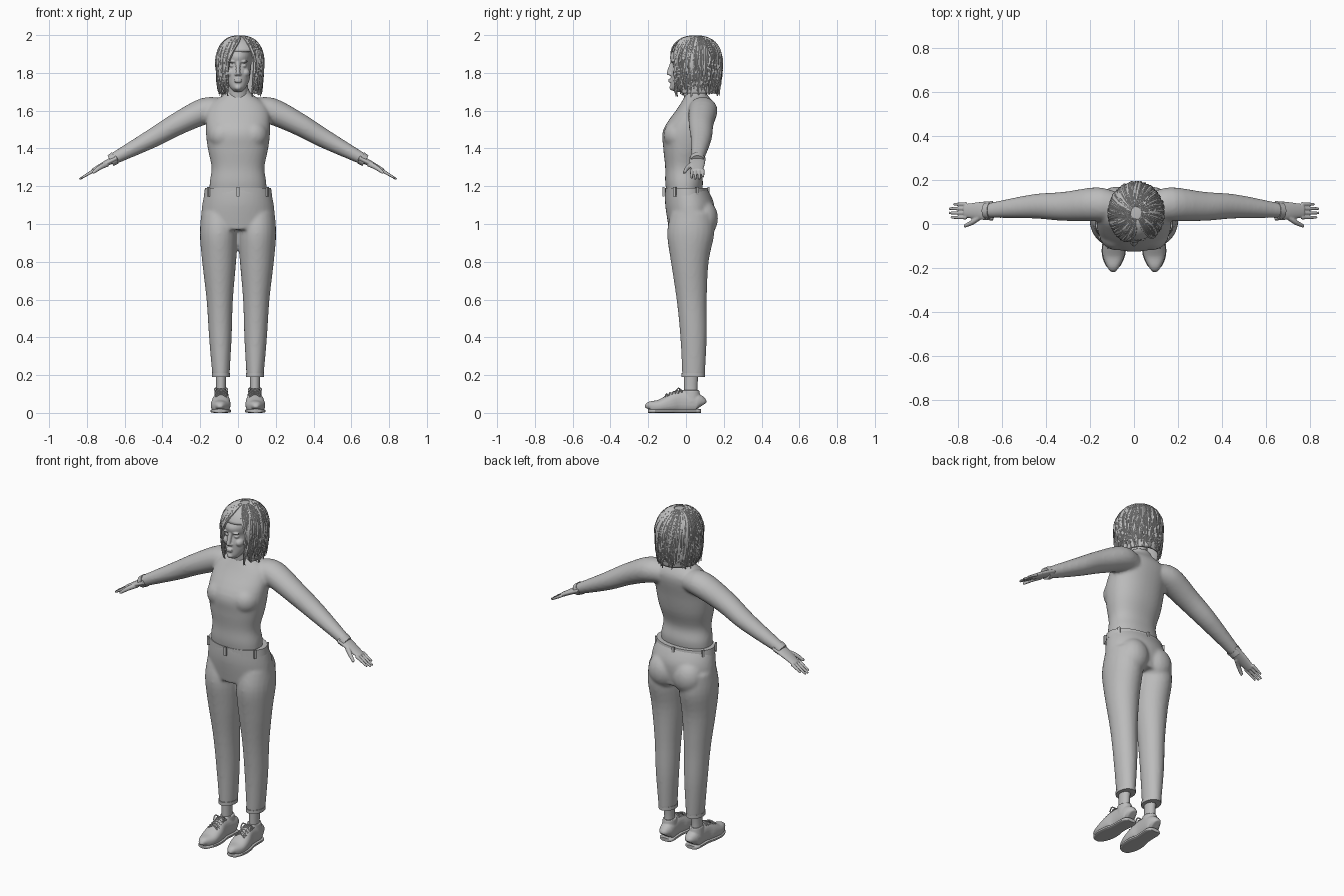
import bpy, bmesh, math, random
from mathutils import Vector, Matrix

random.seed(4)
SIDEWAYS, DEPTHWAYS = Vector((1, 0, 0)), Vector((0, 1, 0))
COARSE, FINE = .009, .004

if "Cube" in bpy.data.objects:
    bpy.data.objects.remove(bpy.data.objects["Cube"])

grey = (.5, .5, .5, 1)
clay = bpy.data.materials.new("plain_grey")
clay.use_nodes = True
clay.diffuse_color = grey
clay.node_tree.nodes["Principled BSDF"].inputs["Base Color"].default_value = grey


def smooth_rows(rows, steps):
    """Catmull-Rom interpolation of rows of numbers."""
    result = []
    for i, (row, following) in enumerate(zip(rows, rows[1:])):
        before, after = rows[max(i - 1, 0)], rows[min(i + 2, len(rows) - 1)]
        for j in range(steps):
            t = j / steps
            result.append([b + t / 2 * (c - a + t * (2 * a - 5 * b + 4 * c - d + t * (3 * b - a - 3 * c + d)))
                           for a, b, c, d in zip(before, row, following, after)])
    return result + [rows[-1]]


def sweep(bm, rows, side=DEPTHWAYS, sides=24, steps=4, power=1.0):
    """Skin closed oval rings (x, y, z, thickness, width along side) along a path."""
    rows = smooth_rows(rows, steps)
    centres = [Vector(row[:3]) for row in rows]
    rings = []
    for i, (centre, row) in enumerate(zip(centres, rows)):
        tangent = centres[min(i + 1, len(rows) - 1)] - centres[max(i - 1, 0)]
        across = tangent.cross(side).normalized()
        ring = []
        for k in range(sides):
            angle = math.tau * k / sides
            u, v = [math.copysign(abs(w) ** power, w) for w in (math.cos(angle), math.sin(angle))]
            ring.append(bm.verts.new(centre + across * row[3] * u + side * row[4] * v))
        rings.append(ring)
    for lower, upper in zip(rings, rings[1:]):
        for k in range(sides):
            bm.faces.new((lower[k - 1], lower[k], upper[k], upper[k - 1]))
    bm.faces.new(rings[0])
    bm.faces.new(rings[-1])


def column(bm, rows, x=0, lean=0, **options):
    """Upright loft from rows of (height, front, back, half width)."""
    sweep(bm, [(x + lean * z, (front + back) / 2, z, half, (back - front) / 2)
               for z, front, back, half in rows], **options)


def tube(bm, points, flat=1, **options):
    """Limb through points (x, y, z, radius), widened by the flat factor."""
    sweep(bm, [(x, y, z, radius, radius * flat) for x, y, z, radius in points], **options)


def ball(bm, centre, size):
    bmesh.ops.create_uvsphere(bm, u_segments=20, v_segments=12, radius=1,
                              matrix=Matrix.Translation(centre) @ Matrix.Diagonal((*size, 1)))


def add_mirror_copy(bm):
    copy = bmesh.ops.duplicate(bm, geom=bm.verts[:] + bm.edges[:] + bm.faces[:])
    verts = [item for item in copy["geom"] if isinstance(item, bmesh.types.BMVert)]
    bmesh.ops.scale(bm, vec=(-1, 1, 1), verts=verts)


def finish(bm, name, voxel=0, relax=2):
    """Turn the bmesh into a smooth object, fused into one skin if voxel is set."""
    bmesh.ops.recalc_face_normals(bm, faces=bm.faces)
    mesh = bpy.data.meshes.new(name)
    bm.to_mesh(mesh)
    bm.free()
    mesh.materials.append(clay)
    obj = bpy.data.objects.new(name, mesh)
    bpy.context.collection.objects.link(obj)
    bpy.ops.object.select_all(action='DESELECT')
    obj.select_set(True)
    bpy.context.view_layer.objects.active = obj
    bpy.ops.object.shade_smooth_by_angle(angle=math.radians(40))
    if voxel:
        fuse = obj.modifiers.new("fuse", 'REMESH')
        fuse.mode, fuse.voxel_size, fuse.use_smooth_shade = 'VOXEL', voxel, True
        soften = obj.modifiers.new("soften", 'SMOOTH')
        soften.factor, soften.iterations = .5, relax
    return obj


# Sweater: sleeves, bust and torso fused
bm = bmesh.new()
tube(bm, [(.08, .08, 1.6, .06), (.17, .09, 1.6, .07), (.32, .08, 1.53, .06),
          (.46, .08, 1.45, .05), (.67, .06, 1.34, .03)], flat=1.1)
ball(bm, (.08, -.04, 1.47), (.08, .08, .08))
add_mirror_copy(bm)
column(bm, [(1.15, -.1, .08, .15), (1.22, -.11, .09, .15), (1.3, -.11, .08, .14), (1.4, -.12, .11, .16),
            (1.5, -.12, .13, .17), (1.62, -.04, .15, .16), (1.69, 0, .11, .07), (1.72, 0, .1, .06)],
       sides=40, power=.9)
finish(bm, "sweater", COARSE, 6)

# Trousers: legs, seat and pelvis fused
bm = bmesh.new()
column(bm, [(1.06, -.08, .14, .09), (.95, -.1, .15, .1), (.8, -.08, .12, .09), (.6, -.05, .11, .07),
            (.4, -.03, .11, .06), (.19, -.02, .1, .045)], x=.087, lean=.016)
ball(bm, (.08, .09, 1.03), (.09, .08, .1))
add_mirror_copy(bm)
column(bm, [(1.19, -.11, .11, .17), (1.1, -.11, .15, .19), (.97, -.09, .14, .2)], sides=40)
finish(bm, "trousers", COARSE, 6)

# Waistband with belt loops around it
bm = bmesh.new()
column(bm, [(1.15, -.11, .12, .18), (1.19, -.11, .115, .175)], sides=48)
for step in range(6):
    angle = math.tau * (step + .5) / 6 - math.pi / 3
    place = Matrix.Translation((.18 * math.cos(angle), .12 * math.sin(angle), 1.17))
    turned = place @ Matrix.Rotation(angle, 4, 'Z')
    bmesh.ops.create_cube(bm, size=.01, matrix=turned @ Matrix.Diagonal((1, 1.5, 5, 1)))
finish(bm, "waistband")

# Trouser hems
bm = bmesh.new()
column(bm, [(.19, -.025, .1, .048), (.21, -.025, .1, .048)], x=.09)
add_mirror_copy(bm)
finish(bm, "trouser_hems")

# Sleeve cuffs
bm = bmesh.new()
tube(bm, [(.65, .06, 1.35, .035), (.675, .06, 1.335, .032)], flat=1.1)
add_mirror_copy(bm)
finish(bm, "sleeve_cuffs")

# Ankles
bm = bmesh.new()
column(bm, [(.06, -.01, .07, .03), (.13, -.01, .06, .026), (.24, -.01, .07, .03)], x=.09)
add_mirror_copy(bm)
finish(bm, "ankles")

# Shoes: one outline of (y, height, half width) shapes both the upper and the sole
outline = [(.08, .07, .02), (.06, .1, .04), (-.03, .12, .04), (-.08, .1, .05),
           (-.14, .07, .05), (-.19, .06, .03), (-.2, .04, .01)]
toe_out = lambda y: .087 - .04 * y
bm = bmesh.new()
sweep(bm, [(toe_out(y), y, high / 2, high / 2, half) for y, high, half in outline],
      side=SIDEWAYS, power=.85)
column(bm, [(.06, -.02, .08, .04), (.12, -.02, .07, .035)], x=.088)
add_mirror_copy(bm)
finish(bm, "shoes", FINE, 3)

bm = bmesh.new()
sweep(bm, [(toe_out(y), y, .01, .01, half + .003) for y, high, half in outline],
      side=SIDEWAYS, power=.5)
add_mirror_copy(bm)
finish(bm, "shoe_soles")

# Laces: crossed rows over the instep and a bow
bm = bmesh.new()
for row in range(5):
    y, z = -.03 - .018 * row, .125 - .006 * row
    for slant in (-.008, .008):
        tube(bm, [(.09 + across, y + slant * across / .03, z - abs(across) / 2, FINE)
                  for across in (-.03, 0, .03)], sides=6)
for bow in (-.03, .03):
    tube(bm, [(.09, -.03, .12, FINE), (.09 + bow, -.04, .13, FINE), (.09 + bow, -.06, .11, FINE)], sides=6)
add_mirror_copy(bm)
finish(bm, "shoe_laces")

# Hands: palm, four fingers and thumb fused
bm = bmesh.new()
tube(bm, [(.64, .06, 1.35, .018), (.7, .06, 1.32, .016), (.77, .06, 1.28, .012)], flat=2.5)
for finger, reach in enumerate((.06, .08, .08, .07)):
    y = .09 - .02 * finger
    tube(bm, [(.76 + reach * along, y, 1.285 - reach * along * .6, .01 - FINE * along)
              for along in (0, .5, 1)], sides=12)
tube(bm, [(.69, .04, 1.32, .016), (.73, .01, 1.3, .013), (.77, -.01, 1.27, .008)], sides=12)
add_mirror_copy(bm)
finish(bm, "hands", FINE)

# Head: paired features, then skull, jaw, nose, lips, chin and neck fused
bm = bmesh.new()
ball(bm, (.03, -.056, 1.838), (.015, .014, .01))
ball(bm, (.03, -.068, 1.86), (.023, .012, .006))
ball(bm, (.04, -.04, 1.8), (.024, .03, .024))
ball(bm, (.01, -.083, 1.792), (.009, .01, .007))
add_mirror_copy(bm)
column(bm, [(1.7, -.06, -.02, .02), (1.72, -.08, .02, .04), (1.76, -.08, .07, .06), (1.8, -.08, .11, .066),
            (1.84, -.07, .12, .07), (1.87, -.083, .14, .072), (1.9, -.08, .14, .07),
            (1.95, -.04, .12, .05), (1.97, 0, .08, .02)], sides=36)
column(bm, [(1.66, -.01, .1, .055), (1.78, -.02, .08, .05)])
tube(bm, [(0, -.07, 1.86, .012), (0, -.09, 1.8, .012), (0, -.085, 1.788, .01)], sides=16)
for lip in (1.754, 1.764):
    ball(bm, (0, -.084, lip), (.02, .01, .006))
ball(bm, (0, -.068, 1.722), (.02, .02, .016))
finish(bm, "head", FINE)


def hair_ring(t):
    """Hair outline from the crown (t = 0) over a dome and down to the ends (t = 1)."""
    dome, fall = min(1, t * 2) * math.pi / 2, max(0, t * 2 - 1)
    spread = math.sin(dome) ** .8 * (1 - fall ** 2 / 10)
    return .01, .05, 1.86 + .135 * math.cos(dome) - .17 * fall, .12 * spread, .135 * spread


# Hair cap, open around the face and below
bm = bmesh.new()
sweep(bm, [hair_ring(i / 30) for i in range(1, 31)], sides=48, steps=1)
opening = []
for face in bm.faces:
    centre = face.calc_center_median()
    in_front = centre.y < -.03 and centre.z < 1.915
    underneath = len(face.verts) > 4 and centre.z < 1.8
    if in_front or underneath:
        opening.append(face)
bmesh.ops.delete(bm, geom=opening, context='FACES')
thickness = finish(bm, "hair_cap").modifiers.new("thickness", 'SOLIDIFY')
thickness.thickness = .01

# Wavy locks combed from the parting over the cap and away from the face
bm = bmesh.new()
lock_count, points = 230, 20
for i in range(lock_count):
    start = math.tau * i / lock_count - math.pi
    sign = 1 if start > -.25 else -1
    phase, wave = random.uniform(0, math.tau), random.uniform(.02, .06)
    lift, width = random.uniform(-.01, .04), random.uniform(.005, .01)
    stop = random.uniform(.88, 1)
    path = []
    for j in range(1, points + 1):
        along = j / points
        t = stop * along
        x, y, z, half, deep = hair_ring(t)
        swirl = wave * t * math.sin(phase + 13 * t) + (1 - t) ** 2 / 3
        turn = sign * max(abs(start), .65 * min(1, t * 2)) + swirl
        grow = 1 + lift + .03 * t * math.sin(phase + 17 * t)
        taper = .3 + .7 * math.sin(math.pi * min(1, .1 + .9 * along))
        drop = .1 * max(0, t - .8) * math.sin(5 * phase)
        path.append((x + half * grow * math.sin(turn), y - deep * grow * math.cos(turn),
                     z - drop, .006 * taper, width * taper))
    heading = sign * max(abs(start), .65)
    sweep(bm, path, side=Vector((math.cos(heading), math.sin(heading), 0)), sides=6, steps=1)
finish(bm, "hair_locks")
